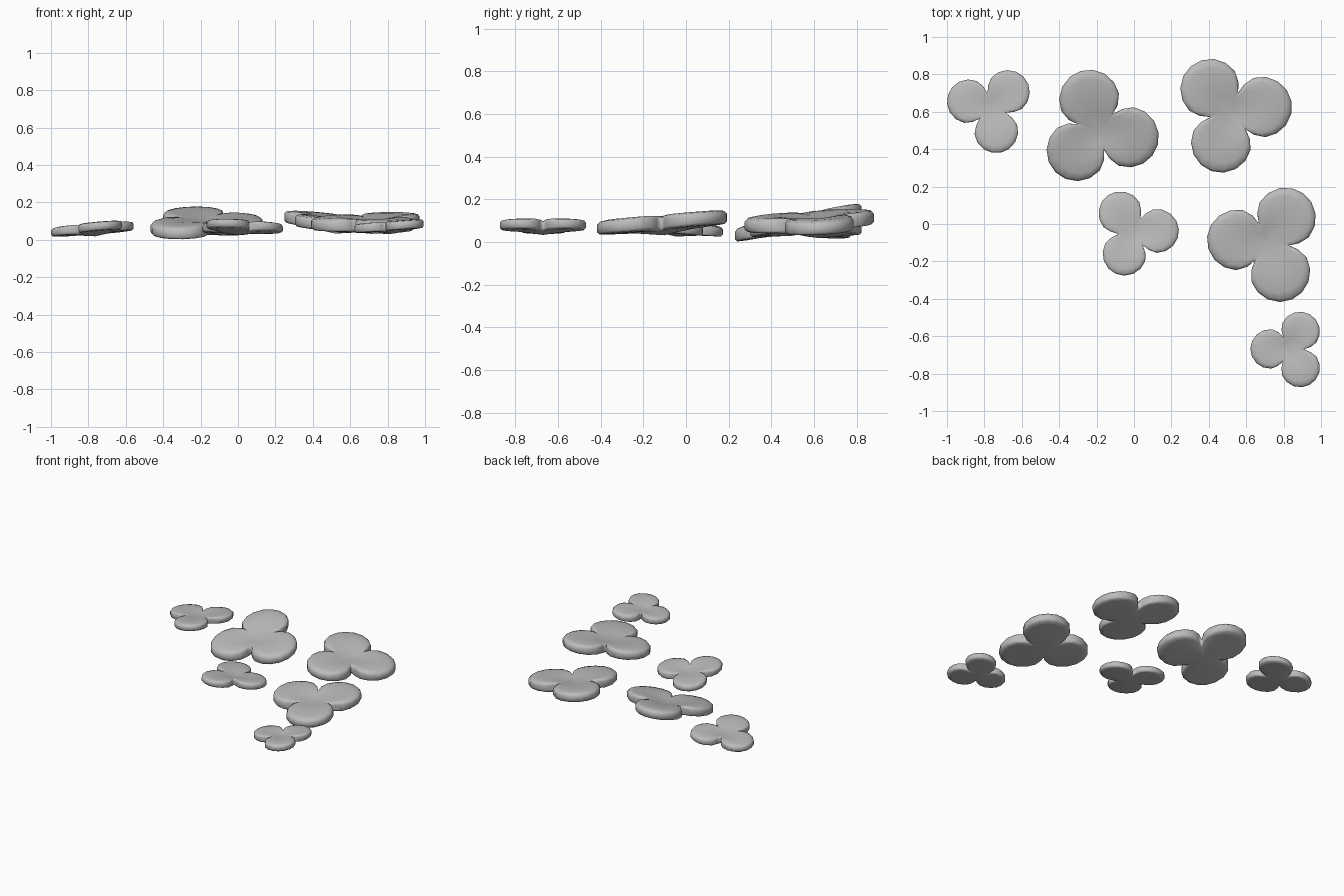
import bpy
import bmesh
import math
from mathutils import Vector

cube = bpy.data.objects.get("Cube")
if cube:
    bpy.data.objects.remove(cube, do_unlink=True)

# One plain grey for every leaf
grey = bpy.data.materials.new("soft_grey")
grey.use_nodes = True
COLOUR = (0.5, 0.5, 0.5, 1.0)
grey.diffuse_color = COLOUR
bsdf = grey.node_tree.nodes["Principled BSDF"]
bsdf.inputs["Base Color"].default_value = COLOUR
bsdf.inputs["Roughness"].default_value = 0.8

# Half outline of a lobe, notch side to tip: (along, across), where along 1 = lobe centre
HALF = [(-0.42, 0.84), (-0.07, 0.99), (0.33, 0.94), (0.68, 0.73), (0.92, 0.39), (1.0, 0.0)]
NOTCH = 0.70
# Cross-section from the top centre round the rim to the bottom: (reach, height)
SECTION = [(0.3, 0.5), (0.6, 0.5), (0.85, 0.48), (0.96, 0.40), (1.0, 0.2),
           (1.0, -0.3), (0.96, -0.46), (0.85, -0.5), (0.5, -0.5)]


def clover(name, lobes, radius, thick, dip):
    """Three rounded lobes joined at a sunken centre and tilted through the lobe centres."""
    pts = [Vector(p) for p in lobes]
    mid = sum(pts, Vector()) / 3
    pts.sort(key=lambda p: math.atan2(p.y - mid.y, p.x - mid.x))
    normal = (pts[1] - pts[0]).cross(pts[2] - pts[0]).normalized()
    reach = sum((p - mid).xy.length for p in pts) / 3

    # Outline running anticlockwise through the lobes and notches
    outline = []
    for i, p in enumerate(pts):
        axis = (p - mid).xy
        along = axis.normalized()
        across = Vector((-along.y, along.x))
        right = [(a, -b) for a, b in HALF]
        left = HALF[-2::-1]
        for a, b in right + left:
            outline.append(axis + along * a * radius + across * b * radius)
        nxt = (pts[(i + 1) % 3] - mid).xy.normalized()
        outline.append((along + nxt).normalized() * NOTCH * radius)

    def place(offset, height):
        plane_z = -(normal.x * offset.x + normal.y * offset.y) / normal.z
        sink = dip * (1 - min(offset.length / reach, 1.0))
        return Vector((mid.x + offset.x, mid.y + offset.y,
                       mid.z + plane_z - sink + height * thick))

    bm = bmesh.new()
    rings = [[bm.verts.new(place(o * t, h)) for o in outline] for t, h in SECTION]
    top = bm.verts.new(place(Vector((0, 0)), 0.5))
    bottom = bm.verts.new(place(Vector((0, 0)), -0.5))
    n = len(outline)
    for k in range(n):
        j = (k + 1) % n
        bm.faces.new((top, rings[0][k], rings[0][j]))
        bm.faces.new((bottom, rings[-1][j], rings[-1][k]))
        for upper, lower in zip(rings, rings[1:]):
            bm.faces.new((upper[k], lower[k], lower[j], upper[j]))
    bmesh.ops.recalc_face_normals(bm, faces=bm.faces)
    for f in bm.faces:
        f.smooth = True
    mesh = bpy.data.meshes.new(name)
    bm.to_mesh(mesh)
    bm.free()
    mesh.materials.append(grey)
    obj = bpy.data.objects.new(name, mesh)
    bpy.context.collection.objects.link(obj)
    return obj


# Large leaves
LARGE = {
    "large_clover_back_middle": [(-0.238, 0.662, 0.12), (-0.305, 0.392, 0.065), (-0.03, 0.465, 0.085)],
    "large_clover_back_left": [(0.41, 0.72, 0.11), (0.682, 0.625, 0.08), (0.467, 0.437, 0.09)],
    "large_clover_front_left": [(0.553, -0.085, 0.09), (0.81, 0.032, 0.105), (0.78, -0.254, 0.08)],
}
for name, lobes in LARGE.items():
    clover(name, lobes, 0.163, 0.07, 0.025)

# Small leaves
SMALL = {
    "small_clover_back_right": ([(-0.882, 0.655, 0.05), (-0.675, 0.705, 0.065), (-0.737, 0.497, 0.07)], 0.118),
    "small_clover_middle": ([(-0.072, 0.057, 0.06), (0.122, -0.037, 0.065), (-0.05, -0.158, 0.08)], 0.118),
    "small_clover_front_left": ([(0.728, -0.668, 0.068), (0.888, -0.575, 0.08), (0.888, -0.767, 0.08)], 0.106),
}
for name, (lobes, radius) in SMALL.items():
    clover(name, lobes, radius, 0.05, 0.018)
